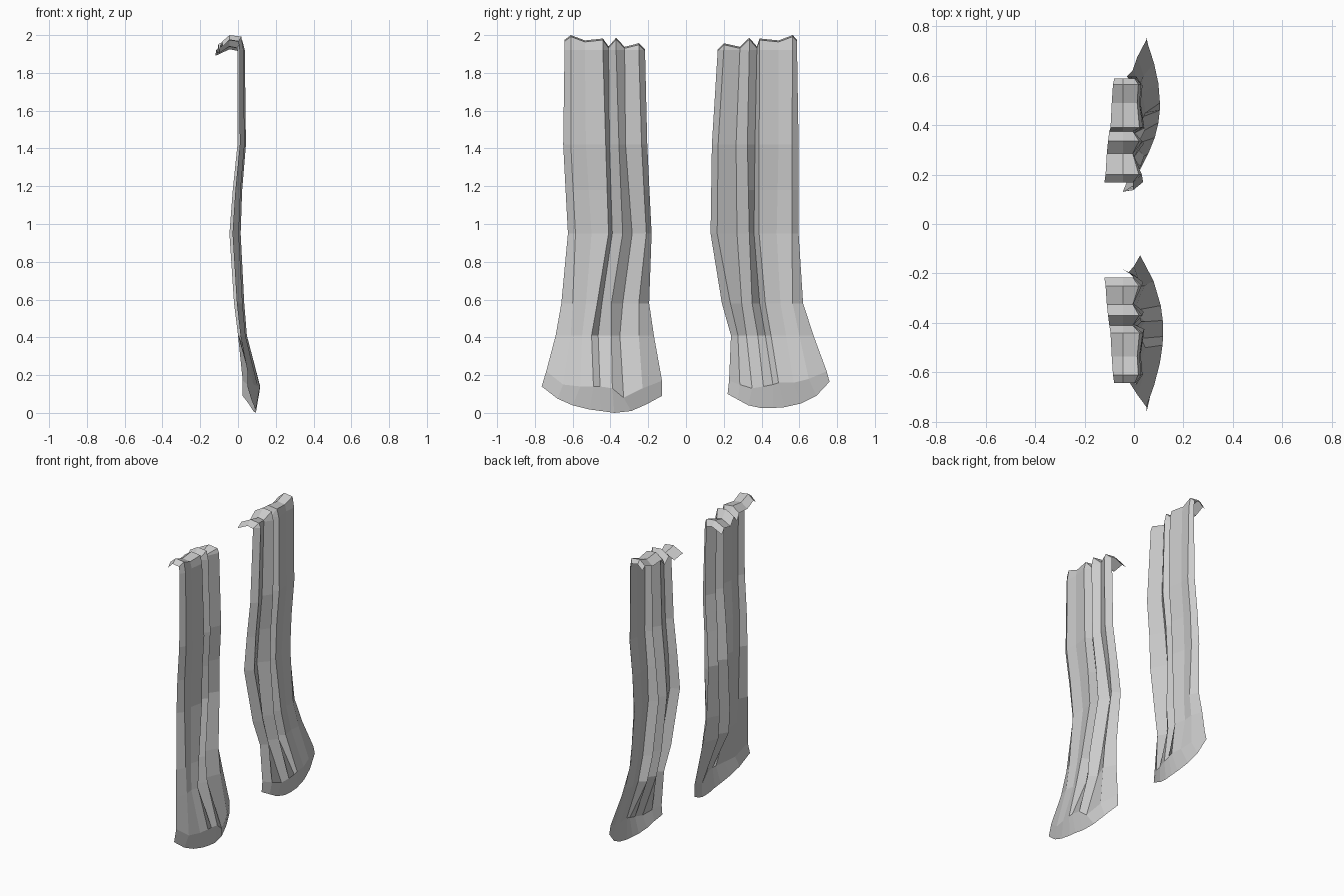
import bpy, bmesh

# Fold pattern across one drape, outer edge -> inner edge (0 = valley, 1 = ridge)
FOLD = [0.35, 0.85, 0.7, 1.0, 0.1, 0.95, 0.1, 0.9, 0.1]
# Height of the gathered top for each fold
CREST = [1.975, 2.0, 1.972, 1.982, 1.94, 1.986, 1.938, 1.957, 1.925]
N = len(FOLD)

# Rows of the hanging cloth: height, valley depth, fold size
ROWS = [(1.92, -0.008, 0.044), (1.42, -0.008, 0.05), (1.18, -0.033, 0.055),
        (0.95, -0.052, 0.066), (0.58, -0.027, 0.06), (0.41, -0.005, 0.052)]


def mix(a, b, t):
    return [p + (q - p) * t for p, q in zip(a, b)]


def drape(name, top, upper, waist, knee, shin, low, hem, low_z, hem_z, bow):
    """Each argument is the sideways position of the folds at one height."""
    grid = []
    # hooked-over top flap
    grid.append([(-0.08 - 0.005 * i, top[i], CREST[i] - 0.035) for i in range(N)])
    grid.append([(-0.045, top[i], CREST[i]) for i in range(N)])
    grid.append([(-0.008 + 0.03 * FOLD[i], top[i], CREST[i] - 0.008) for i in range(N)])
    # hanging folds
    for ys, (z, x, amp) in zip([top, upper, mix(upper, waist, 0.5), waist, knee, shin], ROWS):
        grid.append([(x + amp * FOLD[i], ys[i], z) for i in range(N)])
    # flared foot and curved hem
    for ys, zs, mid in ((low, low_z, bow), (hem, hem_z, bow - 0.022)):
        row = []
        for i in range(N):
            u = (ys[i] - ys[0]) / (ys[-1] - ys[0])
            edge = 0.05 - 0.025 * u
            row.append((edge + (mid - edge) * 4 * u * (1 - u), ys[i], zs[i]))
        grid.append(row)

    bm = bmesh.new()
    vs = [[bm.verts.new(p) for p in row] for row in grid]
    for a, b in zip(vs, vs[1:]):
        for i in range(N - 1):
            bm.faces.new((a[i], b[i], b[i + 1], a[i + 1]))
    bmesh.ops.recalc_face_normals(bm, faces=bm.faces)
    if sum(f.normal.x * f.calc_area() for f in bm.faces) < 0:
        bmesh.ops.reverse_faces(bm, faces=bm.faces)
    mesh = bpy.data.meshes.new(name)
    bm.to_mesh(mesh)
    bm.free()
    obj = bpy.data.objects.new(name, mesh)
    bpy.context.collection.objects.link(obj)
    return obj


# Drape on the -y side
drape("left_curtain",
      top=[-0.643, -0.61, -0.535, -0.44, -0.41, -0.37, -0.325, -0.25, -0.217],
      upper=[-0.65, -0.61, -0.53, -0.425, -0.405, -0.355, -0.32, -0.235, -0.205],
      waist=[-0.625, -0.585, -0.50, -0.41, -0.39, -0.335, -0.285, -0.21, -0.182],
      knee=[-0.66, -0.60, -0.53, -0.47, -0.445, -0.395, -0.335, -0.25, -0.195],
      shin=[-0.69, -0.61, -0.55, -0.50, -0.465, -0.395, -0.35, -0.25, -0.17],
      low=[-0.74, -0.65, -0.56, -0.49, -0.455, -0.39, -0.33, -0.23, -0.127],
      hem=[-0.764, -0.68, -0.60, -0.51, -0.45, -0.38, -0.29, -0.21, -0.127],
      low_z=[0.22, 0.15, 0.14, 0.14, 0.14, 0.13, 0.08, 0.13, 0.17],
      hem_z=[0.14, 0.075, 0.04, 0.018, 0.01, 0.0, 0.01, 0.045, 0.09],
      bow=0.118)

# Drape on the +y side
drape("right_curtain",
      top=[0.588, 0.565, 0.49, 0.39, 0.375, 0.335, 0.285, 0.20, 0.168],
      upper=[0.596, 0.56, 0.49, 0.387, 0.365, 0.325, 0.265, 0.17, 0.137],
      waist=[0.596, 0.56, 0.48, 0.387, 0.36, 0.335, 0.27, 0.165, 0.13],
      knee=[0.62, 0.565, 0.50, 0.42, 0.39, 0.35, 0.295, 0.235, 0.19],
      shin=[0.675, 0.60, 0.53, 0.45, 0.42, 0.38, 0.32, 0.275, 0.238],
      low=[0.745, 0.65, 0.57, 0.49, 0.46, 0.41, 0.35, 0.285, 0.228],
      hem=[0.76, 0.69, 0.61, 0.52, 0.46, 0.40, 0.33, 0.275, 0.22],
      low_z=[0.22, 0.18, 0.16, 0.16, 0.15, 0.14, 0.13, 0.15, 0.17],
      hem_z=[0.165, 0.09, 0.05, 0.03, 0.026, 0.025, 0.04, 0.07, 0.10],
      bow=0.105)
